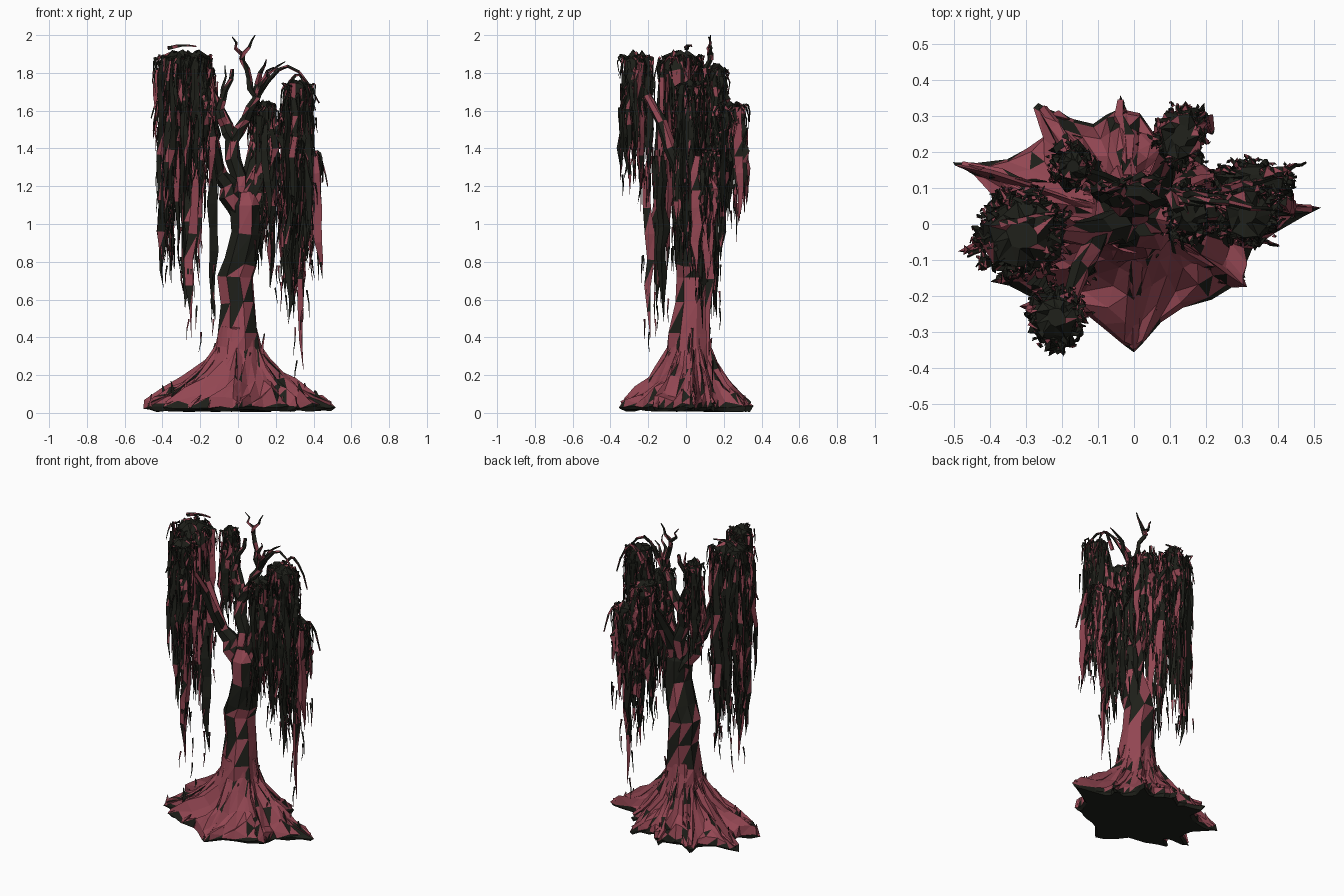
import bpy, bmesh, math, random
from mathutils import Vector

if "Cube" in bpy.data.objects:
    bpy.data.objects.remove(bpy.data.objects["Cube"])

random.seed(7)
R = random.uniform


def material(name, rgb):
    m = bpy.data.materials.new(name)
    m.diffuse_color = (*rgb, 1)
    m.use_nodes = True
    m.node_tree.nodes["Principled BSDF"].inputs["Base Color"].default_value = m.diffuse_color
    return m


MATS = [material("dark_bark", (0.013, 0.014, 0.01)), material("red_bark", (0.29, 0.062, 0.085))]


def finish(name, bm):
    bmesh.ops.recalc_face_normals(bm, faces=bm.faces)
    me = bpy.data.meshes.new(name)
    bm.to_mesh(me)
    bm.free()
    for m in MATS:
        me.materials.append(m)
    bpy.context.collection.objects.link(bpy.data.objects.new(name, me))


def skin(bm, rings, red):
    """Bridge rings with triangles, cap both ends; red(z) is the chance of a red face."""
    rows = [[bm.verts.new(p) for p in r] for r in rings]
    n = len(rows[0])
    made = [bm.faces.new(rows[0]), bm.faces.new(rows[-1])]
    for a, b in zip(rows, rows[1:]):
        for i in range(n):
            j = (i + 1) % n
            made.append(bm.faces.new((a[i], a[j], b[j])))
            made.append(bm.faces.new((a[i], b[j], b[i])))
    for f in made:
        f.material_index = int(random.random() < red(f.calc_center_median().z))


def tube(bm, pts, radii, sides, red, jitter=0.12):
    """Faceted tube through points."""
    pts = [Vector(p) for p in pts]
    rings, turn = [], R(0, 6)
    for i, p in enumerate(pts):
        d = (pts[min(i + 1, len(pts) - 1)] - pts[max(i - 1, 0)]).normalized()
        u = d.orthogonal() if abs(d.y) > 0.9 else (Vector((0, 1, 0)) - d * d.y)
        u.normalize()
        v = d.cross(u)
        angles = [turn + math.tau * k / sides for k in range(sides)]
        rings.append([p + (u * math.cos(a) + v * math.sin(a)) * radii[i] * R(1 - jitter, 1 + jitter) for a in angles])
    skin(bm, rings, red if callable(red) else lambda z: red)


def limb(bm, a, b, r0, r1, arch=0.0, sides=6, red=0.3, steps=4, kink=0.015):
    """Crooked tapering limb from a to b; arch lifts its middle."""
    a, b = Vector(a), Vector(b)
    pts, radii = [], []
    for i in range(steps + 1):
        t = i / steps
        p = a.lerp(b, t)
        p.z += arch * math.sin(math.pi * t)
        if 0 < i < steps:
            p += Vector((R(-kink, kink), R(-kink, kink), 0))
        pts.append(p)
        radii.append(r0 + (r1 - r0) * t)
    tube(bm, pts, radii, sides, red)


def strand(bm, x, y, top, low, w):
    """Hanging leaf strand, thick above and pointed below, with ragged slivers."""
    red = random.choice((0.03, 0.08, 0.15, 0.25, 0.85))
    dx, dy = R(-.025, .025), R(-.025, .025)
    ts = [i / 7 for i in range(8)]
    pts = [(x + dx * t + R(-.01, .01), y + dy * t + R(-.01, .01), top + (low - top) * t) for t in ts]
    tube(bm, pts, [w * (1.02 - t ** 4) * (.6 + .4 * math.sin(3 * t)) for t in ts], 3, red, 0.4)
    for _ in range(int((top - low) * 9)):
        z, a = R(low, top), R(0, 6.28)
        s = Vector((x + w * 1.2 * math.cos(a), y + w * 1.2 * math.sin(a), z))
        limb(bm, s, s + Vector((R(-.015, .015), 0, -R(.08, .16))), .006, .001, 0, 3, .25, 2, .006)


# root flare: star of root tips (angle, reach) with valleys between
TIPS = [(5, .52), (28, .33), (60, .37), (96, .36), (128, .43), (161, .53), (189, .49), (202, .43), (270, .36), (331, .36)]
outline = []
for i, (a, r) in enumerate(TIPS):
    b, q = TIPS[(i + 1) % len(TIPS)]
    b += 360 * (b < a)
    valley = (r + q) / 2 * .72
    for t, reach in ((0, r), (.07, r * .93), (.25, (r + 2 * valley) / 3), (.5, valley), (.75, (q + 2 * valley) / 3),
                     (.93, q * .93)):
        ang = math.radians(a + (b - a) * t)
        outline.append((math.cos(ang), math.sin(ang), reach * (R(.93, 1.07) if t else 1)))
bm = bmesh.new()
rings = []
for z, k in ((.012, .93), (.03, 1), (.065, .96), (.11, .76), (.17, .47), (.25, .22), (.35, .06), (.45, 0)):
    w = .03 if .06 < z < .3 else .008
    rings.append([(c * (.1 + (r - .1) * k * R(1 - 2 * w, 1 + 2 * w)), s * (.1 + (r - .1) * k * R(1 - 2 * w, 1)) + .02 * (1 - k),
                   z + R(-w, w)) for c, s, r in outline])
skin(bm, rings, lambda z: 0 if z < .045 else .9)
finish("root_flare", bm)

# surface roots and bark shards
bm = bmesh.new()
for c, s, r in outline[::6]:
    limb(bm, (c * r * .95, s * r * .95, .05), (c * .1, s * .1 + .02, .33), .012, .026, -.05, 4, .8)
for _ in range(90):
    c, s, r = random.choice(outline)
    t = r * R(.5, .97)
    z = .04 + (r - t) * .6
    limb(bm, (c * t, s * t, z - .02), (c * t * R(.75, 1.05), s * t * R(.9, 1.03), z + R(.02, .06)), .016, .003, 0, 3, .6, 1)
for a in range(5):
    x, y = .14 * math.cos(a * 1.3), .02 + .12 * math.sin(a * 1.3)
    limb(bm, (x, y, .15), (x, y, .42 - .025 * a), .02, .004, 0, 4, .7)
finish("surface_roots", bm)

# trunk: red below, dark above
bm = bmesh.new()
tube(bm, [(0, .02, .25), (0, .02, .42), (0, .03, .58), (-.02, .035, .72), (.01, .03, .8), (.045, .02, .95), (.045, .015, 1.1),
          (.04, .015, 1.17)],
     [.135, .108, .098, .1, .092, .083, .085, .05], 8, lambda z: .7 if z < .75 else .2)
finish("trunk", bm)

# main branches: named joints, then the limbs between them
left, mid, right = (-.1, -.02, 1.26), (-.03, .08, 1.44), (.17, .02, 1.4)
fork, crown, elbow, tip = (.03, .02, 1.05), (.02, .13, 1.87), (-.1, .1, 1.6), (.1, .08, 1.67)
bm = bmesh.new()
limb(bm, fork, left, .07, .042)
limb(bm, left, (-.3, -.02, 1.83), .042, .02)
limb(bm, left, (-.2, -.25, 1.82), .035, .02)
limb(bm, fork, mid, .055, .036)
limb(bm, mid, tip, .036, .022)
limb(bm, mid, elbow, .033, .024)
limb(bm, elbow, (-.03, .12, 1.82), .024, .01)
limb(bm, mid, (-.16, .16, 1.78), .03, .015)
limb(bm, fork, right, .06, .035)
limb(bm, right, (.31, .03, 1.72), .035, .018)
limb(bm, right, (.34, .12, 1.4), .03, .012, .03)
limb(bm, fork, (.13, .24, 1.6), .055, .018)
finish("branches", bm)

# bare forked twigs at the crown and arching twigs at the sides
bm = bmesh.new()
limb(bm, tip, crown, .02, .014, 0, 4)
for end in ((.09, .13, 2), (-.03, .12, 1.99)):
    limb(bm, crown, end, .016, .003, 0, 4)
for end in ((.19, .05, 1.83), (.15, .03, 1.87), (.25, .08, 1.86)):
    limb(bm, tip, end, .02, .003, .03, 4)
limb(bm, elbow, (-.07, .1, 1.84), .018, .003, 0, 4)
for a, b, arch in ((tip, (.43, .03, 1.64), .18), ((.25, .1, 1.7), (.41, .13, 1.6), .14),
                   ((-.36, -.05, 1.7), (-.46, -.09, 1.56), .06), ((.38, .14, 1.36), (.475, .17, 1.2), .08),
                   ((.3, -.03, 1.4), (.4, -.06, 1.18), .1), ((-.37, 0, 1.93), (-.22, .03, 1.94), .01)):
    limb(bm, a, b, .013, .004, arch, 4, .4, 6, .004)
finish("twigs", bm)

# leaf curtains: (x, y, rx, ry, top, lowest strand)
CLUMPS = {
    "left_curtain": (-.31, -.03, .115, .105, 1.91, .66),
    "front_left_curtain": (-.215, -.26, .07, .07, 1.91, 1.1),
    "right_curtain": (.315, .03, .075, .075, 1.76, .65),
    "inner_right_curtain": (.15, .03, .055, .07, 1.65, .85),
    "back_curtain": (.13, .245, .065, .075, 1.65, 1.0),
    "lower_right_curtain": (.33, .12, .1, .045, 1.41, .6),
    "back_left_curtain": (-.17, .16, .045, .05, 1.84, 1.2),
}
for name, (cx, cy, rx, ry, top, low) in CLUMPS.items():
    bm = bmesh.new()
    n, deep = 11, top - (top - low) * .37
    count = int(12 + 2700 * rx * ry)

    def spot(a, s):
        return cx + rx * s * math.cos(a), cy + ry * s * math.sin(a)

    # solid cap and core
    rings = []
    for s, f in ((.4, 0), (.85, .06), (1, .2), (.9, .5), (.6, 1)):
        z = top + (deep - top) * f
        rings.append([(*spot(i * math.tau / n, s * R(.8, 1.1)), z + R(-.02, .015) - R(0, .2) * (f == 1))
                      for i in range(n)])
    skin(bm, rings, lambda z: .12)
    for i in range(count):
        # hanging strands, the longer ones wider
        e = R(0, 1)
        strand(bm, *spot(i * 2.4, math.sqrt(R(.35, 1.15))), top - R(.02, .12), low + (deep - low) * e, .025 - .011 * e)
        # loose tufts arching over the cap edge
        a, s = R(0, 6.28), R(.5, 1.05)
        limb(bm, (*spot(a, s), top - .03), (*spot(a, s + .35), top - R(.1, .2)), .01, .002, .05, 3, .2)
    finish(name, bm)

# longest trailing strands
bm = bmesh.new()
for x, y, low in ((-.23, -.2, .4), (-.25, -.17, .55), (-.14, -.13, .48), (-.41, -.03, .66), (.27, .1, .47),
                  (.34, .12, .22), (.32, .15, .5), (.17, .08, .66), (.42, .05, .72), (.14, .18, .8)):
    strand(bm, x, y, 1.36, low, .03)
finish("trailing_strands", bm)
